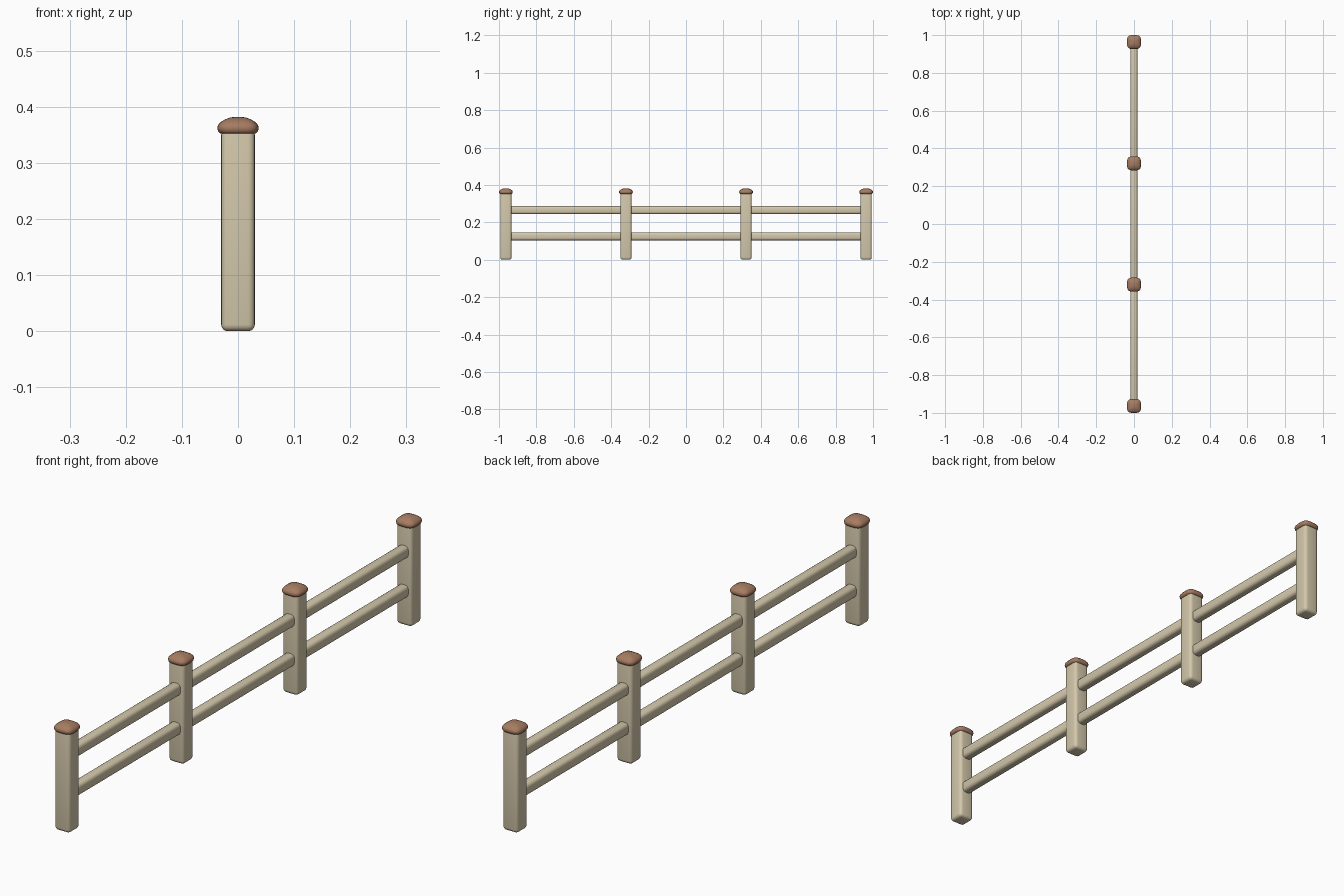
import bpy, bmesh, math

if "Cube" in bpy.data.objects:
    bpy.data.objects.remove(bpy.data.objects["Cube"])

def material(name, color):
    m = bpy.data.materials.new(name)
    m.diffuse_color = color
    m.use_nodes = True
    m.node_tree.nodes["Principled BSDF"].inputs["Base Color"].default_value = m.diffuse_color
    return m

wood = material("pale_wood", (0.66, 0.58, 0.41, 1))
brown = material("cap_brown", (0.38, 0.20, 0.12, 1))

def finish(bm, name, mat):
    bmesh.ops.recalc_face_normals(bm, faces=bm.faces)
    me = bpy.data.meshes.new(name)
    bm.to_mesh(me)
    bm.free()
    me.materials.append(mat)
    me.shade_smooth()
    ob = bpy.data.objects.new(name, me)
    bpy.context.collection.objects.link(ob)
    return ob

def rounded_box(name, center, size, bevel, mat):
    bm = bmesh.new()
    bmesh.ops.create_cube(bm, size=1)
    for v in bm.verts:
        v.co = [c + p * s for c, p, s in zip(center, v.co, size)]
    bmesh.ops.bevel(bm, geom=bm.edges[:], offset=bevel, segments=4,
                    profile=0.5, affect='EDGES')
    return finish(bm, name, mat)

def ring(bm, half, z, n=32, power=3.4):
    # rounded-square outline
    verts = []
    for i in range(n):
        a = 2 * math.pi * i / n
        c, s = math.cos(a), math.sin(a)
        x = math.copysign(abs(c) ** (2 / power), c) * half
        y = math.copysign(abs(s) ** (2 / power), s) * half
        verts.append(bm.verts.new((x, y, z)))
    return verts

def cap(name, y):
    # half width and height, from the underside up over the dome
    profile = [(0.026, 0.352), (0.032, 0.3525), (0.0355, 0.356), (0.037, 0.362),
               (0.0355, 0.3675), (0.031, 0.3725), (0.024, 0.377),
               (0.015, 0.3805), (0.007, 0.382)]
    bm = bmesh.new()
    rings = [ring(bm, h, z) for h, z in profile]
    for a, b in zip(rings, rings[1:]):
        for i in range(len(a)):
            j = (i + 1) % len(a)
            bm.faces.new((a[i], a[j], b[j], b[i]))
    bm.faces.new(rings[0])
    bm.faces.new(rings[-1])
    ob = finish(bm, name, brown)
    ob.location.y = y

# posts with caps
ys = [-0.963, -0.321, 0.321, 0.963]
for i, y in enumerate(ys, 1):
    rounded_box(f"post_{i}", (0, y, 0.181), (0.06, 0.06, 0.362), 0.012, wood)
    cap(f"post_cap_{i}", y)

# two rails in every bay, ends sunk into the posts
for i, (a, b) in enumerate(zip(ys, ys[1:]), 1):
    for label, z in (("lower", 0.125), ("upper", 0.265)):
        rounded_box(f"{label}_rail_{i}", (0, (a + b) / 2, z),
                    (0.037, b - a - 0.02, 0.043), 0.013, wood)
